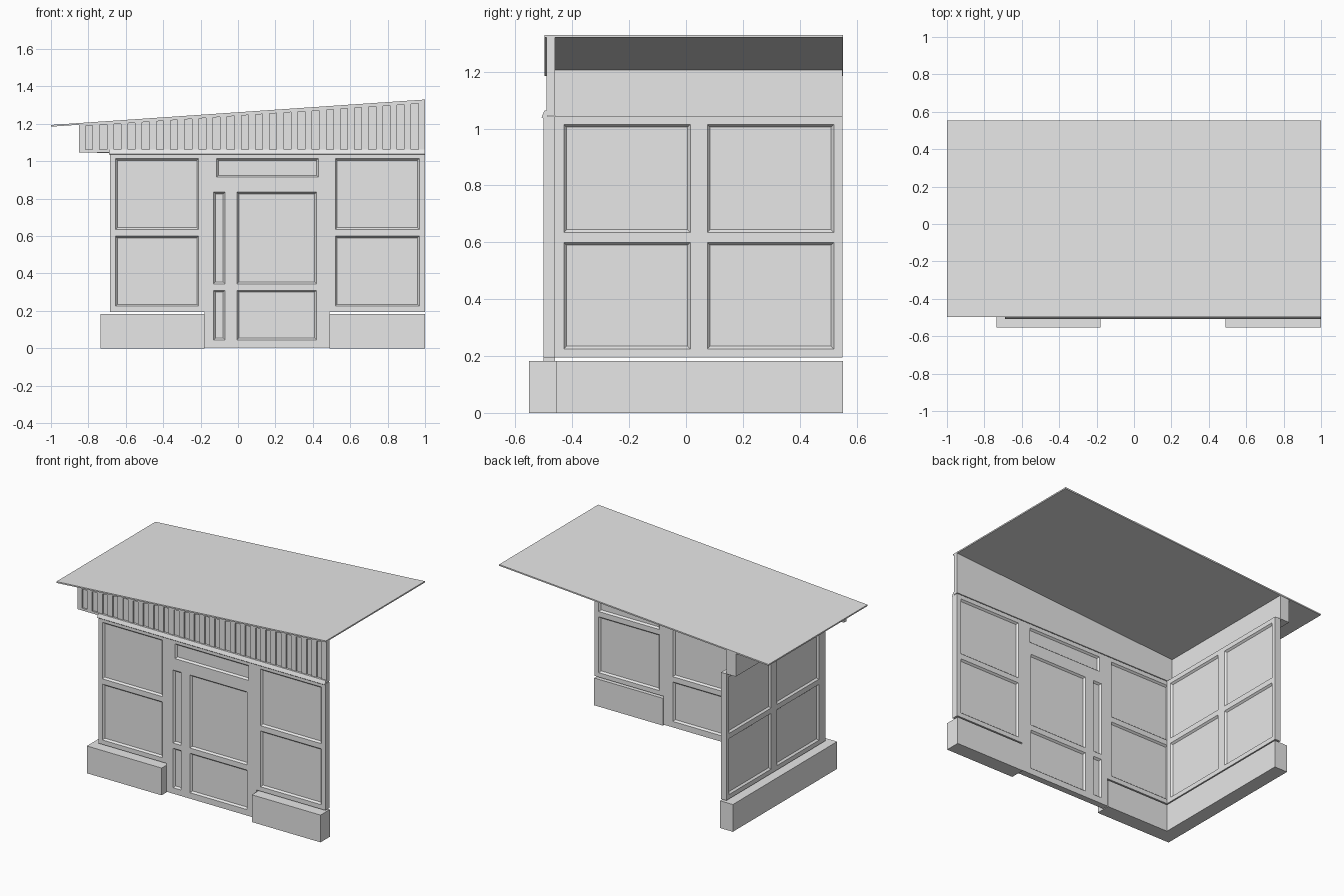
import bpy, bmesh
from mathutils import Vector

if "Cube" in bpy.data.objects:
    bpy.data.objects.remove(bpy.data.objects["Cube"], do_unlink=True)

grey = bpy.data.materials.new("plain_grey")
grey.use_nodes = True
grey.diffuse_color = (0.8, 0.8, 0.8, 1)
grey.node_tree.nodes["Principled BSDF"].inputs["Base Color"].default_value = (0.8, 0.8, 0.8, 1)


def finish(name, bm):
    bmesh.ops.recalc_face_normals(bm, faces=bm.faces)
    mesh = bpy.data.meshes.new(name)
    bm.to_mesh(mesh)
    bm.free()
    mesh.materials.append(grey)
    obj = bpy.data.objects.new(name, mesh)
    bpy.context.collection.objects.link(obj)
    return obj


def extrude_profile(bm, points, offset):
    """Solid prism from a closed outline swept along an offset."""
    face = bm.faces.new([bm.verts.new(p) for p in points])
    out = bmesh.ops.extrude_face_region(bm, geom=[face], use_keep_orig=True)
    moved = [v for v in out["geom"] if isinstance(v, bmesh.types.BMVert)]
    bmesh.ops.translate(bm, verts=moved, vec=offset)


def add_box(bm, x0, x1, y0, y1, z0, z1):
    extrude_profile(bm, [(x0, y0, z0), (x1, y0, z0), (x1, y1, z0), (x0, y1, z0)],
                    Vector((0, 0, z1 - z0)))


def box(name, *size):
    bm = bmesh.new()
    add_box(bm, *size)
    return finish(name, bm)


def panel_wall(name, u0, u1, v0, v1, panels, place, depth):
    """Upright slab with bevelled recessed panels on both faces.
    panels are (u0, u1, v0, v1); place maps (u, v) to a 3D point."""
    us = sorted({u0, u1} | {u for p in panels for u in p[:2]})
    vs = sorted({v0, v1} | {v for p in panels for v in p[2:]})
    bm = bmesh.new()
    grid = [[bm.verts.new(place(u, v)) for v in vs] for u in us]
    front, sunk = [], []
    for i in range(len(us) - 1):
        for j in range(len(vs) - 1):
            face = bm.faces.new((grid[i][j], grid[i + 1][j],
                                 grid[i + 1][j + 1], grid[i][j + 1]))
            front.append(face)
            cu, cv = (us[i] + us[i + 1]) / 2, (vs[j] + vs[j + 1]) / 2
            sunk.append(any(p[0] < cu < p[1] and p[2] < cv < p[3] for p in panels))
    centres = [f.calc_center_median() for f, s in zip(front, sunk) if s]
    out = bmesh.ops.extrude_face_region(bm, geom=front, use_keep_orig=True)
    moved = [v for v in out["geom"] if isinstance(v, bmesh.types.BMVert)]
    bmesh.ops.translate(bm, verts=moved, vec=depth)
    bmesh.ops.recalc_face_normals(bm, faces=bm.faces)
    targets = [c + k * depth for c in centres for k in (0, 1)]
    chosen = [f for f in bm.faces
              if any((f.calc_center_median() - t).length < 0.001 for t in targets)]
    bmesh.ops.inset_region(bm, faces=chosen, thickness=0.01, depth=-0.012,
                           use_even_offset=True)
    bmesh.ops.dissolve_limit(bm, angle_limit=0.01, verts=bm.verts, edges=bm.edges)
    return finish(name, bm)


def roof_z(x):
    """Underside of the sloping roof."""
    return 1.253 + 0.068 * x


# Plinth blocks on both sides of the doorway and under the side wall
box("front_plinth_right", -0.735, -0.18, -0.553, -0.455, 0, 0.183)
box("front_plinth_left", 0.49, 1, -0.553, -0.455, 0, 0.183)
box("side_plinth", -0.735, -0.64, -0.455, 0.553, 0, 0.183)

# Panelled walls
FRONT, BACK, TOP, SILL = -0.502, -0.46, 1.042, 0.195
rows = [(0.225, 0.6), (0.635, 1.015)]
door_rows = [(0.045, 0.31), (0.345, 0.835)]


def on_front(u, v):
    return (u, FRONT, v)


thick = Vector((0, BACK - FRONT, 0))
panel_wall("front_wall_right", -0.685, -0.18, SILL, TOP,
           [(-0.655, -0.21) + r for r in rows], on_front, thick)
panel_wall("front_wall_left", 0.49, 1, SILL, TOP,
           [(0.52, 0.97) + r for r in rows], on_front, thick)
panel_wall("door_wall", -0.18, 0.49, 0.005, TOP,
           [c + r for c in [(-0.13, -0.07), (-0.005, 0.42)] for r in door_rows]
           + [(-0.115, 0.43, 0.915, 1.015)], on_front, thick)
panel_wall("side_wall", BACK, 0.55, SILL, 1.045,
           [c + r for c in [(-0.43, 0.015), (0.075, 0.52)] for r in rows],
           lambda u, v: (-0.645, u, v), Vector((-0.04, 0, 0)))

# Plain upper band over the side wall, reaching the roof
bm = bmesh.new()
extrude_profile(bm, [(-0.755, BACK, 1.045), (-0.685, BACK, 1.045),
                     (-0.685, BACK, roof_z(-0.685)), (-0.755, BACK, roof_z(-0.755))],
                Vector((0, 0.55 - BACK, 0)))
finish("side_upper_band", bm)


# Grooved fascia: backing board, end pieces, rails and slats
def sloped_board(bm, x0, x1, y0, y1, low, high):
    extrude_profile(bm, [(x0, y0, low(x0)), (x1, y0, low(x1)),
                         (x1, y0, high(x1)), (x0, y0, high(x0))],
                    Vector((0, y1 - y0, 0)))


def rail_bottom(x):
    return 1.047


def groove_bottom(x):
    return 1.062


def groove_top(x):
    return roof_z(x) - 0.01


bm = bmesh.new()
sloped_board(bm, -0.85, 1, -0.48, BACK, rail_bottom, roof_z)
sloped_board(bm, -0.85, 1, -0.49, -0.48, rail_bottom, groove_bottom)
sloped_board(bm, -0.85, 1, -0.49, -0.48, groove_top, roof_z)
start, pitch, groove, count = -0.815, 0.0757, 0.038, 24
edge = -0.85
for i in range(count + 1):
    stop = start + i * pitch if i < count else 1
    sloped_board(bm, edge, stop, -0.49, -0.48, groove_bottom, groove_top)
    edge = stop + groove
finish("grooved_fascia", bm)

# Slanted drip moulding between front wall and fascia
bm = bmesh.new()
extrude_profile(bm, [(-0.69, -0.502, 1.035), (-0.69, -0.488, 1.035),
                     (-0.69, -0.488, 1.064), (-0.69, -0.498, 1.064),
                     (-0.69, -0.508, 1.04)], Vector((1.69, 0, 0)))
finish("drip_moulding", bm)

# Sloping roof sheet
bm = bmesh.new()
sloped_board(bm, -1, 1, -0.497, 0.553, roof_z, lambda x: roof_z(x) + 0.009)
finish("roof", bm)
